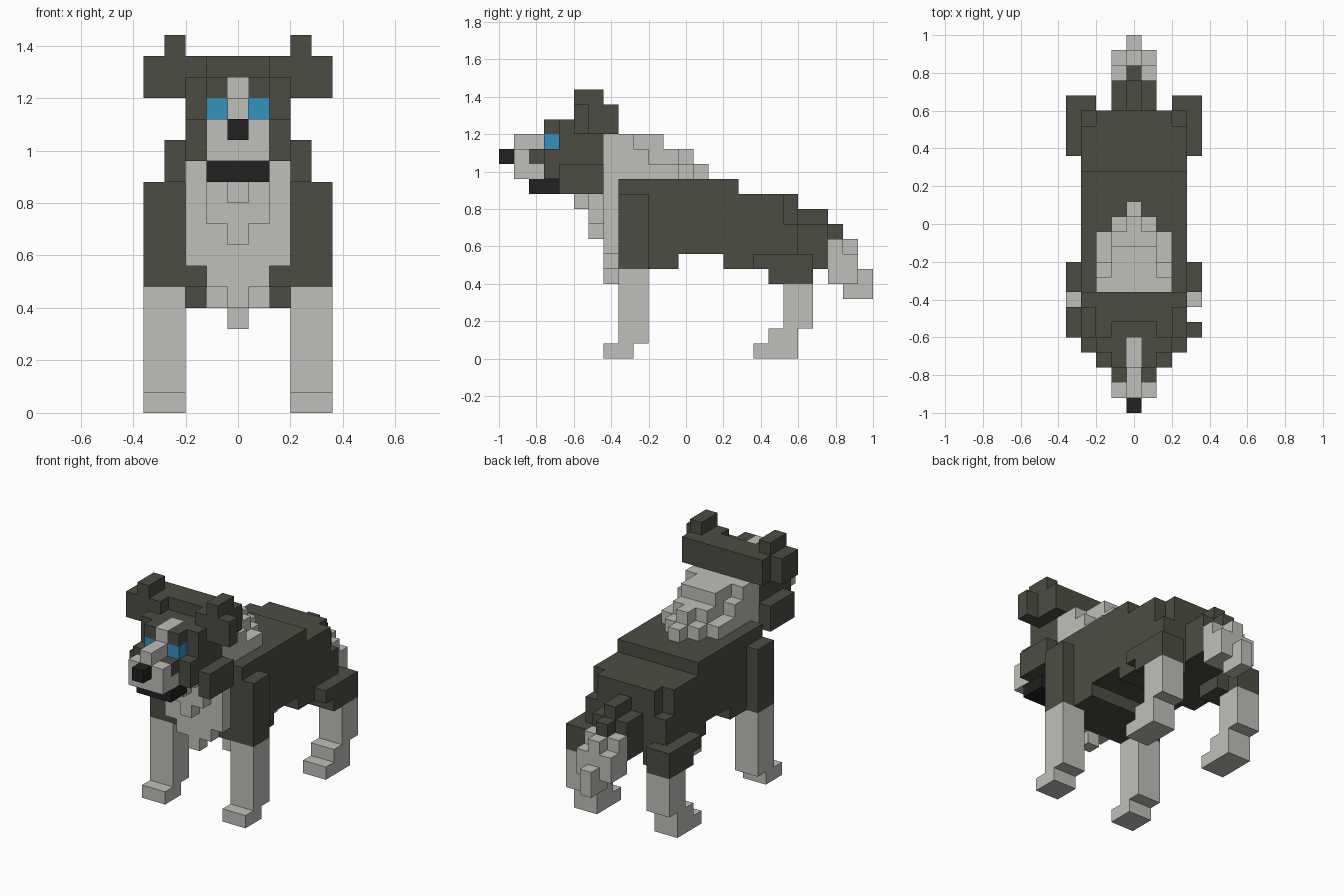
import bpy
import bmesh
from mathutils import Matrix, Vector

UNIT = 0.08
Y_START = -1.0

old = bpy.data.objects.get("Cube")
if old:
    bpy.data.objects.remove(old, do_unlink=True)


def material(name, red, green, blue):
    mat = bpy.data.materials.new(name)
    mat.use_nodes = True
    color = (red, green, blue, 1)
    mat.diffuse_color = color
    node = mat.node_tree.nodes["Principled BSDF"]
    node.inputs["Base Color"].default_value = color
    node.inputs["Roughness"].default_value = 0.9
    return mat


dark = material("dark fur", 0.075, 0.072, 0.055)
light = material("light fur", 0.52, 0.52, 0.49)
blue = material("eye blue", 0.033, 0.29, 0.53)
black = material("nose black", 0.015, 0.015, 0.015)


# A box spans block columns: x from the centre line, y from the nose, z from the ground
def span(x0, x1, y0, y1, z0, z1):
    return (x0, y0, z0), (x1, y1, z1)


def mid(width, *rest):
    return [span(-width / 2, width / 2, *rest)]


def pair(x0, x1, *rest):
    return [span(x0, x1, *rest), span(-x1, -x0, *rest)]


def part(name, mat, *groups):
    bm = bmesh.new()
    for group in groups:
        for low, high in group:
            low, high = Vector(low), Vector(high)
            center = (low + high) / 2 * UNIT + Vector((0, Y_START, 0))
            scale = Matrix.Diagonal((high - low) * UNIT).to_4x4()
            bmesh.ops.create_cube(bm, size=1, matrix=Matrix.Translation(center) @ scale)
    mesh = bpy.data.meshes.new(name)
    bm.to_mesh(mesh)
    bm.free()
    mesh.materials.append(mat)
    obj = bpy.data.objects.new(name, mesh)
    bpy.context.collection.objects.link(obj)


# Torso with a raised belly and notched rump corners
part("torso", dark,
     mid(7, 8, 12, 6, 12),
     mid(7, 12, 15, 7, 12),
     mid(7, 15, 16, 6, 12),
     mid(7, 16, 19, 6, 11),
     mid(5, 19, 20, 6, 11),
     pair(2.5, 3.5, 19, 20, 6, 9))

# Legs
part("shoulders", dark, pair(2.5, 4.5, 8, 10, 6, 11))
part("front_legs", light, pair(2.5, 4.5, 8, 10, 1, 6))
part("front_paws", light, pair(2.5, 4.5, 7, 9, 0, 1))
part("thighs", dark,
     pair(2.5, 4.5, 17, 21, 6, 7),
     pair(2.5, 4.5, 18, 21, 5, 6),
     pair(1.5, 2.5, 18, 20, 5, 6))
part("hind_legs", light,
     pair(2.5, 4.5, 19, 21, 2, 5),
     pair(2.5, 4.5, 18, 20, 1, 2))
part("hind_paws", light, pair(2.5, 4.5, 17, 20, 0, 1))

# Tail, stepping down from the rump
part("tail_base", dark,
     mid(3, 20, 22, 6, 9),
     mid(1, 20, 22, 9, 10),
     mid(1, 22, 23, 8, 9))
part("tail_end", light,
     mid(3, 22, 23, 5, 8),
     mid(3, 23, 24, 5, 7),
     mid(1, 23, 24, 7, 8),
     mid(1, 23, 25, 4, 6))

# Chest ruff and mane
part("chest", light,
     mid(5, 7, 8, 7, 12),
     mid(3, 7, 8, 6, 7),
     mid(1, 7, 8, 5, 6),
     mid(3, 6, 7, 9, 12),
     mid(1, 6, 7, 8, 9),
     mid(3, 5, 6, 11, 12),
     mid(1, 5, 6, 10, 11))
part("mane", light,
     mid(5, 7, 12, 12, 13), mid(3, 12, 13, 12, 13), mid(1, 13, 14, 12, 13),
     mid(5, 7, 10, 13, 14), mid(3, 10, 12, 13, 14), mid(1, 12, 13, 13, 14),
     mid(5, 7, 9, 14, 15), mid(3, 9, 11, 14, 15))

# Head
part("head", dark,
     mid(5, 4, 7, 12, 15),
     pair(1.5, 2.5, 3, 4, 12, 14),
     pair(0.5, 1.5, 3, 5, 15, 16),
     pair(1.5, 2.5, 4, 5, 15, 16),
     mid(7, 5, 8, 15, 16),
     mid(7, 6, 8, 16, 17),
     pair(1.5, 3.5, 5, 6, 16, 17))
part("cheeks", dark, pair(2.5, 3.5, 4, 7, 11, 13))
part("ears", dark,
     pair(2.5, 3.5, 5, 7, 17, 18),
     [span(3.5, 4.5, 5, 6, 15, 17), span(-4.5, -3.5, 5, 7, 15, 17)])

# Face
part("muzzle", light,
     mid(3, 1, 2, 12, 14),
     mid(3, 2, 4, 12, 13),
     mid(1, 2, 4, 13, 14))
part("muzzle_sides", dark, pair(0.5, 1.5, 2, 4, 13, 14))
part("blaze", light, mid(1, 1, 4, 14, 15), mid(1, 3, 5, 15, 16))
part("eyes", blue, pair(0.5, 1.5, 3, 4, 14, 15))
part("nose", black, mid(1, 0, 1, 13, 14))
part("jaw", black, mid(3, 2, 4, 11, 12))
